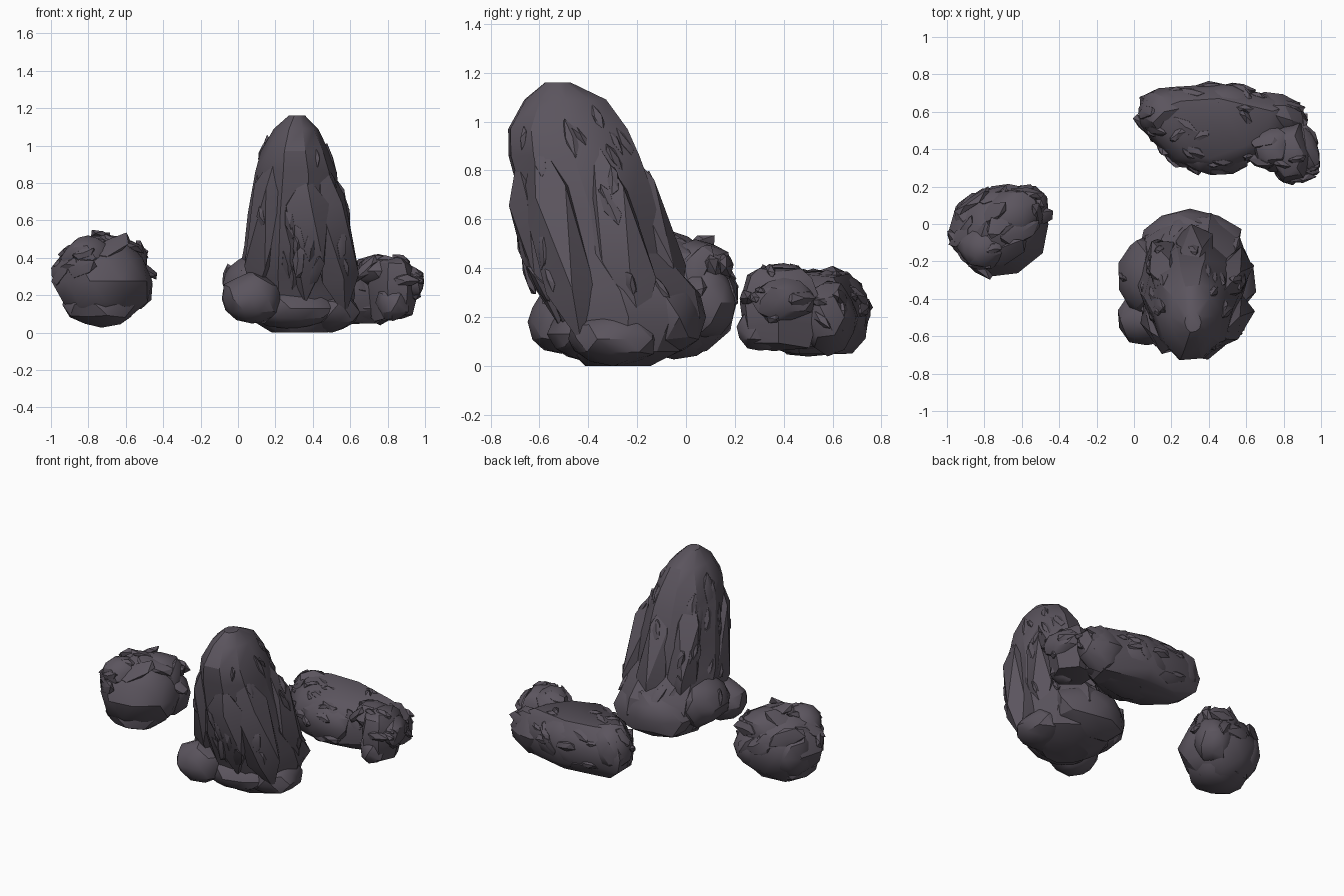
import bpy, bmesh, math, random
from mathutils import Vector, Matrix
from mathutils.bvhtree import BVHTree

if "Cube" in bpy.data.objects:
    bpy.data.objects.remove(bpy.data.objects["Cube"])

rng = random.Random(7)
stone = bpy.data.materials.new("dark_stone")
stone.diffuse_color = (0.105, 0.09, 0.112, 1)
stone.use_nodes = True
stone.node_tree.nodes["Principled BSDF"].inputs["Base Color"].default_value = stone.diffuse_color


def hull(bm, points):
    """Add a convex chunk through the points."""
    vs = [bm.verts.new(p) for p in points]
    res = bmesh.ops.convex_hull(bm, input=vs)
    dead = {g for g in res["geom_interior"] + res["geom_unused"]
            if isinstance(g, bmesh.types.BMVert) and g.is_valid}
    bmesh.ops.delete(bm, geom=list(dead), context='VERTS')


def ball(bm, c, r, rot=None, jit=0.08, sub=2):
    """Rough faceted boulder: jittered ellipsoid hull."""
    t = bmesh.new()
    bmesh.ops.create_icosphere(t, subdivisions=sub, radius=1)
    m = rot or Matrix.Identity(3)
    pts = []
    for v in t.verts:
        p = v.co * (1 + rng.uniform(-jit, jit))
        pts.append(Vector(c) + m @ Vector((p.x * r[0], p.y * r[1], p.z * r[2])))
    t.free()
    hull(bm, pts)


def loft(bm, sections, n=10, jit=0.04):
    """Stack of rings (x0, x1, y0, y1, z), closed at both ends."""
    k = [1 + rng.uniform(-jit, jit) for _ in range(n)]
    rings = []
    for x0, x1, y0, y1, z in sections:
        rings.append([bm.verts.new((
            (x0 + x1) / 2 + (x1 - x0) / 2 * k[i] * math.cos(math.tau * i / n),
            (y0 + y1) / 2 + (y1 - y0) / 2 * k[i] * math.sin(math.tau * i / n),
            z)) for i in range(n)])
    for a, b in zip(rings, rings[1:]):
        for i in range(n):
            j = (i + 1) % n
            bm.faces.new((a[i], a[j], b[j], b[i]))
    bm.faces.new(rings[0][::-1])
    bm.faces.new(rings[-1])


def column(bm, p0, p1, w, d):
    """Tapered slab running from p0 to p1."""
    p0, p1 = Vector(p0), Vector(p1)
    rot = (p1 - p0).to_track_quat('Z', 'Y').to_matrix()
    ball(bm, (p0 + p1) / 2, (w, d, (p1 - p0).length / 2), rot, 0.1, 1)


def chips(bm, count, inside, along, length, width, lift, spread=0.3, zlow=-1):
    """Slivers half sunk into the surface, lying roughly along a direction."""
    bm.normal_update()
    tree = BVHTree.FromBMesh(bm)
    for _ in range(count):
        d = Vector((rng.gauss(0, 1), rng.gauss(0, 1), rng.uniform(zlow, 1))).normalized()
        start = inside()
        hit, nor, _i, _d = tree.ray_cast(start + d * 3, -d)
        if hit is None:
            continue
        nor = nor if nor.dot(d) > 0 else -nor
        t = Vector(along) + Vector([rng.gauss(0, spread) for _ in range(3)])
        t = (t - nor * t.dot(nor)).normalized()
        rot = Matrix((nor.cross(t), t, nor)).transposed()
        s = rng.uniform(0.6, 1.3)
        ball(bm, hit - nor * lift * 0.4, (width * s, length * s, lift), rot, 0.18, 1)


def finish(name, bm, angle=28):
    bmesh.ops.recalc_face_normals(bm, faces=bm.faces[:])
    me = bpy.data.meshes.new(name)
    bm.to_mesh(me)
    bm.free()
    ob = bpy.data.objects.new(name, me)
    bpy.context.collection.objects.link(ob)
    me.materials.append(stone)
    bpy.ops.object.select_all(action='DESELECT')
    ob.select_set(True)
    bpy.context.view_layer.objects.active = ob
    bpy.ops.object.shade_smooth_by_angle(angle=math.radians(angle))


# Tall leaning rock: lofted core
bm = bmesh.new()
loft(bm, [(.18, .48, -.42, -.14, .0), (.08, .60, -.48, -.02, .06),
          (.00, .63, -.54, .07, .20), (.00, .62, -.59, .05, .31),
          (.03, .58, -.66, -.08, .46), (.05, .56, -.68, -.10, .64),
          (.09, .53, -.74, -.18, .86), (.12, .49, -.74, -.23, .97),
          (.19, .43, -.67, -.32, 1.09), (.27, .36, -.58, -.47, 1.16)], 10)
# Buttresses up its sides
column(bm, (.08, -.42, .12), (.22, -.66, 1.02), .10, .12)
column(bm, (.36, -.52, .18), (.36, -.70, .88), .14, .10)
column(bm, (.58, -.42, .05), (.44, -.62, .95), .11, .13)
column(bm, (.58, -.18, .12), (.46, -.38, .93), .11, .12)
column(bm, (.13, -.10, .22), (.20, -.36, .95), .11, .11)
column(bm, (.34, -.02, .18), (.32, -.28, .95), .12, .10)
# Small boulders around its foot
ball(bm, (.07, -.51, .18), (.16, .15, .14))
ball(bm, (.05, -.28, .26), (.13, .22, .15))
ball(bm, (.50, -.30, .11), (.15, .19, .11))
ball(bm, (.30, -.08, .20), (.27, .16, .17))
ball(bm, (.28, -.42, .13), (.24, .14, .11))


def in_tall():
    t = rng.random()
    return Vector((.31, -.28 - .2 * t, .25 + .7 * t))


chips(bm, 44, in_tall, (-.05, -.3, 1), .085, .03, .024, .15, -.4)
finish("tall_leaning_rock", bm)

# Round boulder with slabs over its top and back
bm = bmesh.new()
ball(bm, (-.72, -.03, .275), (.27, .245, .245), Matrix.Rotation(.4, 3, 'Z'), .05)
for c, r, a in [((-.80, -.12, .40), (.14, .12, .12), .3),
                ((-.66, .04, .40), (.18, .14, .12), .6),
                ((-.58, .08, .26), (.13, .13, .15), .2),
                ((-.73, -.05, .15), (.20, .19, .125), .5),
                ((-.83, .02, .27), (.15, .14, .18), .9)]:
    ball(bm, c, r, Matrix.Rotation(a, 3, 'Z'))
chips(bm, 22, lambda: Vector((-.71, -.02, .33)), (1, .5, 0), .10, .05, .03, .35, -.1)
finish("round_boulder", bm)


# Long low rock: two chunks cut from outlines, stacked levels
def slab(bm, outline, levels):
    n = len(outline)
    cx = sum(p[0] for p in outline) / n
    cy = sum(p[1] for p in outline) / n
    hull(bm, [(cx + (x - cx) * s, cy + (y - cy) * s, z + rng.uniform(-.02, .02))
              for z, s in levels for x, y in outline])


bm = bmesh.new()
slab(bm, [(.04, .51), (.03, .68), (.17, .73), (.47, .75), (.89, .65), (.84, .45),
          (.66, .37), (.52, .28), (.40, .28), (.20, .33)],
     [(.06, .72), (.13, .94), (.24, 1), (.32, .9), (.375, .68)])
slab(bm, [(.66, .50), (.89, .55), (.97, .38), (.91, .24), (.80, .22), (.70, .35)],
     [(.08, .75), (.17, .9), (.28, 1), (.36, .8), (.39, .55)])
# Lumps along its sides
for c, r, a in [((.16, .60, .25), (.15, .14, .15), .2),
                ((.42, .36, .22), (.20, .10, .14), -.1),
                ((.45, .65, .22), (.24, .10, .16), .05),
                ((.76, .58, .20), (.16, .12, .15), -.3),
                ((.75, .40, .33), (.11, .12, .09), .4),
                ((.92, .40, .27), (.07, .13, .09), .3),
                ((.83, .30, .16), (.09, .09, .10), .2),
                ((.50, .50, .13), (.34, .16, .09), 0)]:
    ball(bm, c, r, Matrix.Rotation(a, 3, 'Z'), .1)
chips(bm, 46, lambda: Vector((rng.uniform(.18, .85), .5, .23)), (1, -.1, 0),
      .075, .032, .028, .4, -.5)
finish("long_low_rock", bm)
